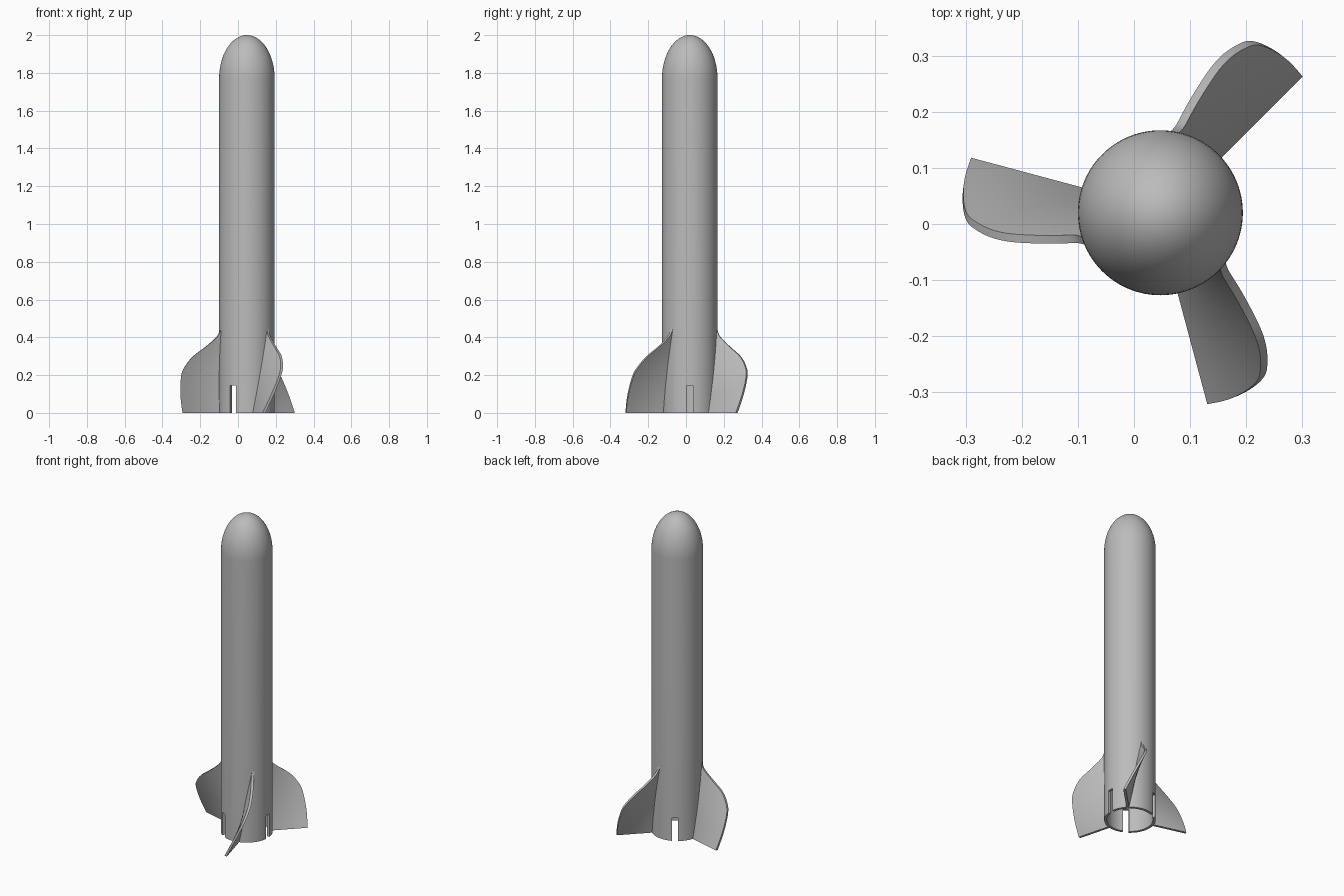
import bpy, bmesh, math
from mathutils import Matrix, Vector

if "Cube" in bpy.data.objects:
    bpy.data.objects.remove(bpy.data.objects["Cube"])

AXIS = Vector((0.047, 0.02, 0))       # the tube axis
RADIUS, WALL = 0.147, 0.016
NOSE_Z, NOSE_H = 1.77, 0.23
TWIST = math.radians(78)              # fin twist per unit of height
FIN_T = 0.015

grey = bpy.data.materials.new("plain_grey")
grey.use_nodes = True
colour = (0.5, 0.5, 0.5, 1)
grey.diffuse_color = colour
grey.node_tree.nodes["Principled BSDF"].inputs["Base Color"].default_value = colour


def add_object(name, bm):
    bmesh.ops.recalc_face_normals(bm, faces=bm.faces)
    mesh = bpy.data.meshes.new(name)
    bm.to_mesh(mesh)
    bm.free()
    mesh.materials.append(grey)
    ob = bpy.data.objects.new(name, mesh)
    ob.location = AXIS
    bpy.context.collection.objects.link(ob)
    return ob


def smooth(ob):
    bpy.ops.object.select_all(action='DESELECT')
    ob.select_set(True)
    bpy.context.view_layer.objects.active = ob
    bpy.ops.object.shade_smooth_by_angle(angle=math.radians(35))


def shell_profile(r, height, steps=20):
    """Straight wall that closes in a half ellipse on the axis."""
    arc = [i / steps * math.pi / 2 for i in range(steps)]
    points = [(r, 0)] + [(r * math.cos(a), NOSE_Z + height * math.sin(a)) for a in arc]
    return points + [(0, NOSE_Z + height)]


# Hollow body with a rounded nose
profile = shell_profile(RADIUS, NOSE_H) + shell_profile(RADIUS - WALL, NOSE_H - WALL)[::-1]
bm = bmesh.new()
verts = [bm.verts.new((r, 0, z)) for r, z in profile]
edges = [bm.edges.new((a, b)) for a, b in zip(verts, verts[1:] + verts[:1])
         if a.co.x + b.co.x > 0]
bmesh.ops.spin(bm, geom=verts + edges, axis=(0, 0, 1), cent=(0, 0, 0),
               angle=math.tau, steps=96, use_merge=False)
bmesh.ops.remove_doubles(bm, verts=bm.verts, dist=1e-5)
body = add_object("body_tube", bm)

# Three slots cut in the bottom rim
bm = bmesh.new()
for k in range(3):
    place = (Matrix.Rotation(k * math.tau / 3, 4, 'Z')
             @ Matrix.Translation((RADIUS, 0, 0.0425))
             @ Matrix.Diagonal((0.1, 0.035, 0.205, 1)))
    bmesh.ops.create_cube(bm, size=1, matrix=place)
cutter = add_object("slot_cutter", bm)
cutter.hide_render = True
cut = body.modifiers.new("slots", 'BOOLEAN')
cut.operation, cut.solver, cut.object = 'DIFFERENCE', 'EXACT', cutter
bpy.context.view_layer.objects.active = body
bpy.ops.object.modifier_apply(modifier=cut.name)
bpy.data.objects.remove(cutter)
smooth(body)

# Outer edge of a fin: height, distance from the axis
OUTLINE = [(0, 0.351), (0.1, 0.354), (0.2, 0.347), (0.25, 0.326), (0.3, 0.287),
           (0.35, 0.223), (0.4, 0.168), (0.43, 0.151), (0.47, 0.142)]


def curve_points(points, steps=5):
    """Catmull-Rom curve through the points."""
    p = [Vector(q) for q in points]
    p = [2 * p[0] - p[1]] + p + [2 * p[-1] - p[-2]]
    result = []
    for a, b, c, d in zip(p, p[1:], p[2:], p[3:]):
        for i in range(steps):
            t = i / steps
            result.append(b + (c - a) * t / 2 + (2 * a - 5 * b + 4 * c - d) * t * t / 2
                          + (3 * b - a - 3 * c + d) * t ** 3 / 2)
    return result + [p[-2]]


def make_fin(name, angle, cols=6):
    bm = bmesh.new()
    root = RADIUS - 0.009
    rings = []
    for z, tip in curve_points(OUTLINE):
        turn = Matrix.Rotation(angle + TWIST * z, 3, 'Z')
        rs = [root + (tip - root) * i / cols for i in range(cols + 1)]
        section = [(r, -FIN_T / 2) for r in rs] + [(r, FIN_T / 2) for r in rs[::-1]]
        rings.append([bm.verts.new(turn @ Vector((r, s, z))) for r, s in section])
    n = len(rings[0])
    for low, high in zip(rings, rings[1:]):
        for i in range(n):
            j = (i + 1) % n
            bm.faces.new((low[i], low[j], high[j], high[i]))
    bm.faces.new(rings[0])
    bm.faces.new(rings[-1])
    smooth(add_object(name, bm))


# Three twisted fins around the bottom
for k, side in enumerate(("back_left", "right", "front_left")):
    make_fin(side + "_fin", math.radians(45 + 120 * k))
